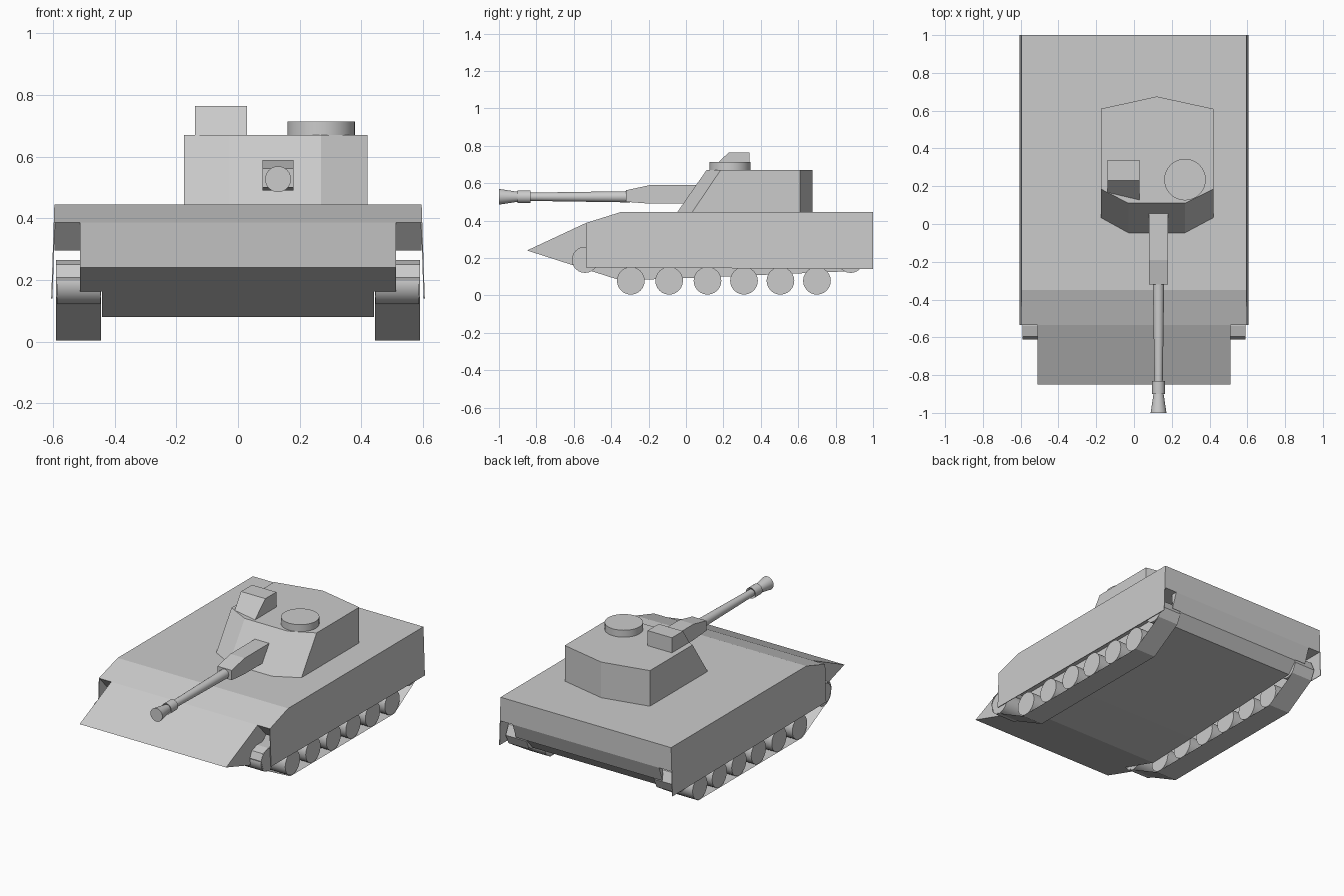
import bpy, bmesh, math
from mathutils import Matrix

if "Cube" in bpy.data.objects:
    bpy.data.objects.remove(bpy.data.objects["Cube"])


def make(name, verts, faces, smooth=False):
    me = bpy.data.meshes.new(name)
    me.from_pydata(verts, [], faces)
    bm = bmesh.new()
    bm.from_mesh(me)
    bmesh.ops.recalc_face_normals(bm, faces=bm.faces)
    bm.to_mesh(me)
    bm.free()
    ob = bpy.data.objects.new(name, me)
    bpy.context.collection.objects.link(ob)
    if smooth:
        bpy.ops.object.select_all(action='DESELECT')
        ob.select_set(True)
        bpy.context.view_layer.objects.active = ob
        bpy.ops.object.shade_smooth_by_angle(angle=math.radians(35))
    return ob


def bridge(name, rings, caps=True, smooth=False):
    """Skin a list of equal-length closed rings."""
    n = len(rings[0])
    faces = [(k*n + i, k*n + (i+1) % n, (k+1)*n + (i+1) % n, (k+1)*n + i)
             for k in range(len(rings)-1) for i in range(n)]
    if caps:
        faces += [tuple(range(n)), tuple(range((len(rings)-1)*n, len(rings)*n))]
    return make(name, [v for r in rings for v in r], faces, smooth)


def extrude_x(name, profile, x0, x1, caps=True):
    return bridge(name, [[(x, y, z) for y, z in profile] for x in (x0, x1)], caps)


def loft_z(name, low, z0, high, z1):
    return bridge(name, [[(x, y, z0) for x, y in low], [(x, y, z1) for x, y in high]])


def circle(r, n=24):
    return [(r*math.cos(2*math.pi*i/n), r*math.sin(2*math.pi*i/n)) for i in range(n)]


# hull
extrude_x("upper_hull", [(-.535, .387), (-.35, .445), (1, .445), (1, .295), (-.45, .295)], -.595, .595)
extrude_x("bow", [(-.85, .24), (-.535, .387), (-.45, .295), (-.61, .163)], -.512, .512)
extrude_x("lower_hull", [(-.61, .163), (-.35, .08), (0, .092), (.9, .13), (.96, .2),
                         (.96, .295), (-.45, .295)], -.442, .442)
extrude_x("tail", [(1, .295), (.965, .2), (.96, .295)], -.512, .512)

# running gear, both sides
track = [(-.54, .265), (-.595, .25), (-.612, .208), (-.59, .145), (-.32, .003), (.72, .003),
         (.93, .13), (.957, .19), (.93, .25), (.88, .265)]
wheels = [(y, .078, .074) for y in (-.295, -.09, .115, .31, .505, .70)]
wheels += [(-.54, .19, .07), (.88, .19, .07)]
skirt = [(-.535, .387), (-.35, .445), (1, .445), (1, .14), (-.535, .15)]
for s, side in ((-1, "left"), (1, "right")):
    extrude_x(f"track_{side}", track, s*.445, s*.59, caps=False)
    for i, (y, z, r) in enumerate(wheels):
        bridge(f"wheel_{side}_{i}", [[(x, y+a, z+b) for a, b in circle(r)]
                                     for x in (s*.447, s*.588)], smooth=True)
    # side skirt flares outward towards the bottom
    flare = lambda z: .596 + .01*(.445-z)/.3
    bridge(f"skirt_{side}", [[(s*(flare(z)+d), y, z) for y, z in skirt] for d in (-.004, 0)])

# turret
back = [(.42, .61), (.12, .675), (-.175, .61)]
loft_z("turret", [(-.175, .03), (-.03, -.05), (.27, -.05), (.42, .03)] + back, .44,
       [(-.175, .185), (-.03, .11), (.27, .11), (.42, .185)] + back, .67)
bridge("hatch", [[(.27+a, .235+b, z) for a, b in circle(.11, 32)] for z in (.665, .714)], smooth=True)
loft_z("sight_box", [(-.14, .165), (.03, .125), (.03, .34), (-.14, .34)], .668,
       [(-.14, .23), (.03, .23), (.03, .34), (-.14, .34)], .765)

# gun
extrude_x("mantlet", [(-.32, .5), (-.32, .562), (-.19, .59), (.08, .59), (.02, .49), (-.19, .49)], .08, .18)
gun = [(-.30, .03), (-.84, .022), (-.832, .034), (-.90, .034), (-.895, .026), (-1.0, .042)]
bridge("barrel", [[(.13+a, y, .527+b) for a, b in circle(r)] for y, r in gun], smooth=True)
